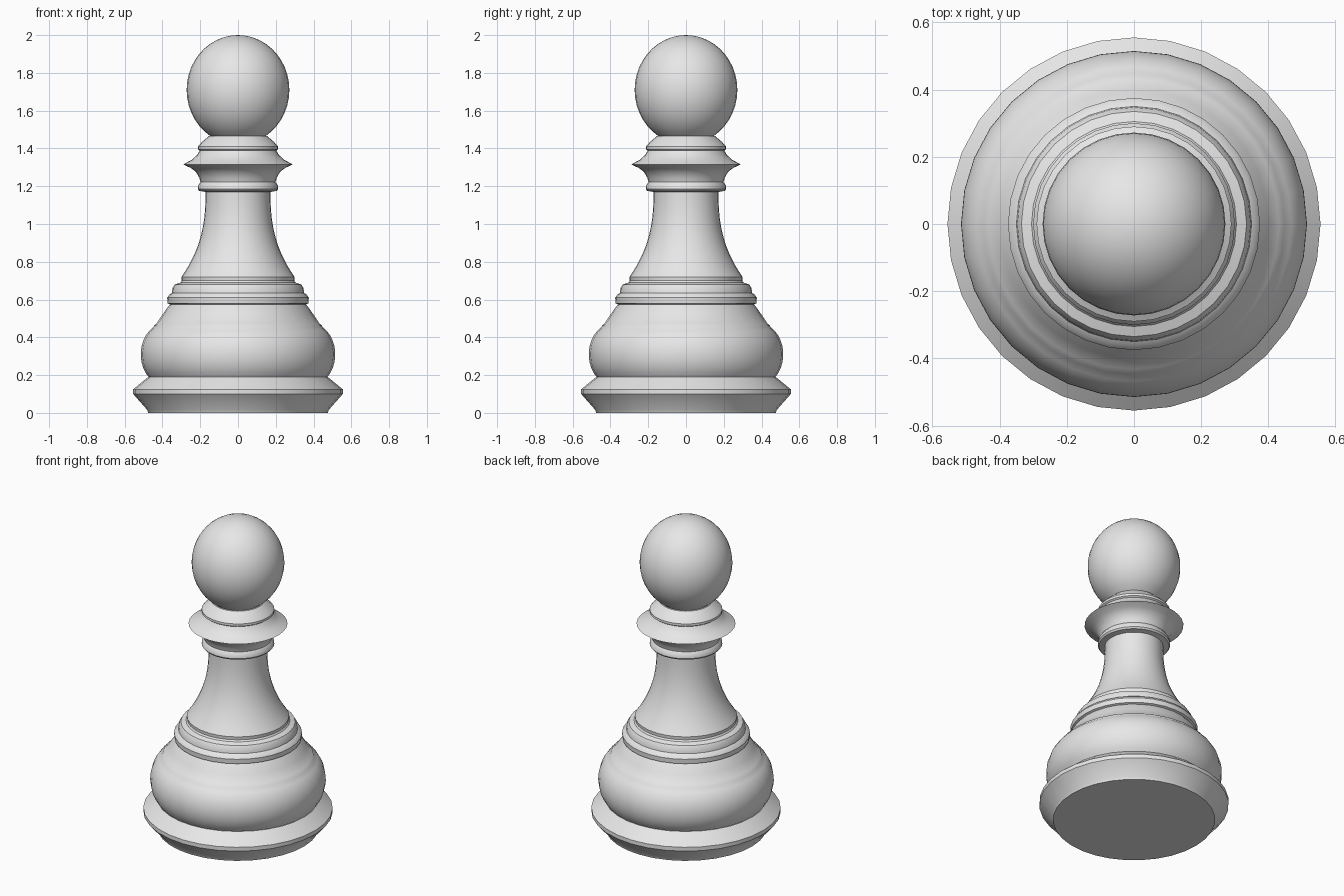
import bpy
import bmesh
from math import cos, sin, radians, tau

SIDES = 32

cube = bpy.data.objects.get("Cube")
if cube:
    bpy.data.objects.remove(cube, do_unlink=True)

# Single plain material
grey = bpy.data.materials.new("light_grey")
grey.use_nodes = True
colour = (0.8, 0.8, 0.8, 1)
grey.diffuse_color = colour
grey.node_tree.nodes["Principled BSDF"].inputs["Base Color"].default_value = colour


def arc(centre, size, start, end, steps):
    """Elliptical piece of a profile, as (radius, height) points."""
    points = []
    for i in range(steps + 1):
        a = radians(start + (end - start) * i / steps)
        points.append((max(0, centre[0] + size[0] * cos(a)),
                       centre[1] + size[1] * sin(a)))
    return points


def lathe(name, profile):
    """Turn a (radius, height) profile around the z axis."""
    bm = bmesh.new()
    verts = [bm.verts.new((r, 0, z)) for r, z in profile]
    edges = [bm.edges.new(pair) for pair in zip(verts, verts[1:])]
    bmesh.ops.spin(bm, geom=verts + edges, cent=(0, 0, 0), axis=(0, 0, 1),
                   angle=tau, steps=SIDES)
    bmesh.ops.remove_doubles(bm, verts=bm.verts, dist=0.0005)
    bmesh.ops.recalc_face_normals(bm, faces=bm.faces)
    mesh = bpy.data.meshes.new(name)
    bm.to_mesh(mesh)
    bm.free()
    mesh.materials.append(grey)
    obj = bpy.data.objects.new(name, mesh)
    bpy.context.collection.objects.link(obj)
    bpy.ops.object.select_all(action='DESELECT')
    obj.select_set(True)
    bpy.context.view_layer.objects.active = obj
    bpy.ops.object.shade_smooth_by_angle(angle=radians(35))
    return obj


# Foot with a flat underside and a flared rim
lathe("foot", [(0, 0), (0.475, 0), (0.48, 0.015), (0.555, 0.1),
               (0.555, 0.125), (0.5, 0.17), (0.475, 0.19)])

# Rounded belly and the shoulder above its small step
belly = arc((0.38, 0.31), (0.135, 0.167), -46, 60, 10)
lathe("belly", belly + [(0.443, 0.465), (0.432, 0.472), (0.4, 0.52),
                        (0.372, 0.56), (0.36, 0.575)])

# Stepped rings below the neck
lathe("lower_rings", [(0.36, 0.575), (0.373, 0.58), (0.375, 0.61),
                      (0.365, 0.625), (0.35, 0.635), (0.347, 0.66),
                      (0.335, 0.68), (0.305, 0.69), (0.298, 0.7),
                      (0.3, 0.72)])

# Neck flaring out towards its foot
steps = 14
neck = []
for i in range(steps + 1):
    t = 1 - i / steps
    neck.append((0.172 + 0.128 * t ** 2.5, 1.17 - 0.45 * t))
lathe("neck", neck)

# Collar: small ring, sharp-edged disc, small ring
lathe("collar", [(0.172, 1.17), (0.205, 1.175), (0.213, 1.185),
                 (0.211, 1.205), (0.198, 1.222), (0.205, 1.245),
                 (0.222, 1.275), (0.25, 1.297), (0.29, 1.315),
                 (0.245, 1.34), (0.217, 1.365), (0.203, 1.388),
                 (0.213, 1.395), (0.213, 1.41), (0.19, 1.435),
                 (0.155, 1.465), (0.143, 1.465)])

# Head: slightly tall ball, resting in the collar
lathe("head", arc((0, 1.71), (0.272, 0.29), -58, 90, 18))
